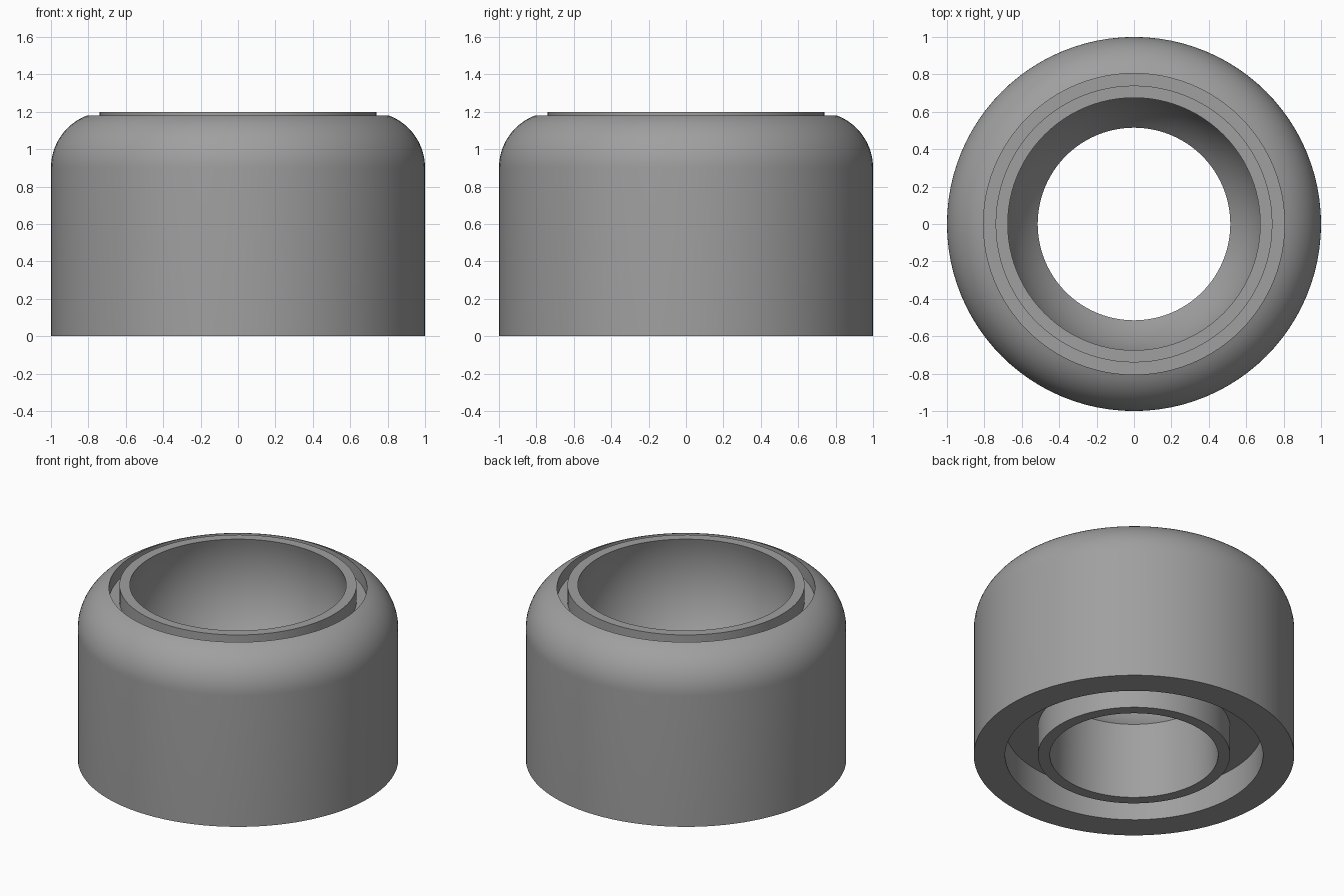
import bpy, bmesh, math

if "Cube" in bpy.data.objects:
    bpy.data.objects.remove(bpy.data.objects["Cube"])

SEGMENTS = 96

grey = bpy.data.materials.new("mid_grey")
grey.diffuse_color = (0.35, 0.35, 0.35, 1)
grey.use_nodes = True
grey.node_tree.nodes["Principled BSDF"].inputs["Base Color"].default_value = grey.diffuse_color


def arc(cr, cz, radius, a0, a1, steps):
    """Points (r, z) on a circular arc, angles in radians."""
    return [(cr + radius * math.cos(a0 + (a1 - a0) * i / steps),
             cz + radius * math.sin(a0 + (a1 - a0) * i / steps))
            for i in range(steps + 1)]


def lathe(name, profile):
    """Spin a closed (r, z) profile around the z axis."""
    bm = bmesh.new()
    rings = []
    for i in range(SEGMENTS):
        a = 2 * math.pi * i / SEGMENTS
        rings.append([bm.verts.new((r * math.cos(a), r * math.sin(a), z))
                      for r, z in profile])
    n = len(profile)
    for i in range(SEGMENTS):
        p, q = rings[i], rings[(i + 1) % SEGMENTS]
        for j in range(n):
            k = (j + 1) % n
            bm.faces.new((p[j], q[j], q[k], p[k]))
    bmesh.ops.recalc_face_normals(bm, faces=bm.faces)
    mesh = bpy.data.meshes.new(name)
    bm.to_mesh(mesh)
    bm.free()
    mesh.materials.append(grey)
    obj = bpy.data.objects.new(name, mesh)
    bpy.context.collection.objects.link(obj)
    bpy.ops.object.select_all(action='DESELECT')
    obj.select_set(True)
    bpy.context.view_layer.objects.active = obj
    bpy.ops.object.shade_smooth_by_angle(angle=math.radians(30))
    return obj


# outer wall with rounded shoulder, cut off by the bore
profile = [(0.805, 0), (1.0, 0)]
profile += arc(0.7, 0.9, 0.3, 0, math.acos(0.105 / 0.3), 14)
# top groove and raised lip
profile += [(0.805, 1.09), (0.74, 1.09), (0.74, 1.2)]
# spherical socket, narrowing to the through hole
ball = 0.704
profile += arc(0, 1.0, ball, math.asin(0.2 / ball), -math.asin(0.48 / ball), 20)
# through hole, bottom sleeve and recess around it
profile += [(0.525, 0), (0.6, 0), (0.6, 0.2), (0.805, 0.2)]

lathe("socket_housing", profile)
